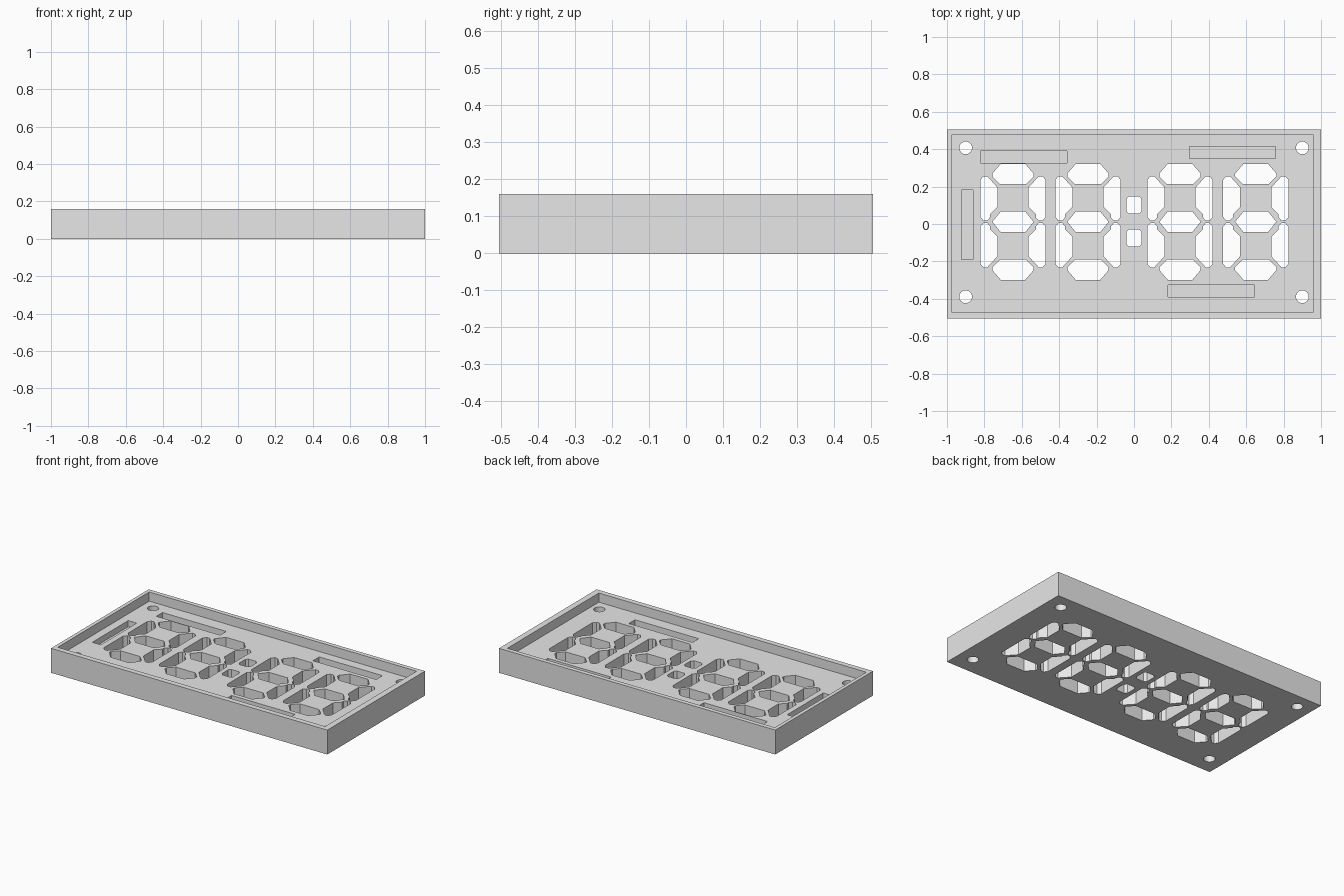
import bpy
import bmesh
from math import cos, sin, pi

if "Cube" in bpy.data.objects:
    bpy.data.objects.remove(bpy.data.objects["Cube"], do_unlink=True)

HEIGHT = 0.16   # full height of the case
FLOOR = 0.10    # top of the face plate inside the rim
SLOT = 0.06     # bottom of the shallow slots

grey = bpy.data.materials.new("light grey")
grey.use_nodes = True
grey.diffuse_color = (0.8, 0.8, 0.8, 1)
grey.node_tree.nodes["Principled BSDF"].inputs["Base Color"].default_value = (0.8, 0.8, 0.8, 1)


def prism(bm, outline, z0, z1):
    """Extrude a flat outline from z0 to z1."""
    face = bm.faces.new([bm.verts.new((x, y, z0)) for x, y in outline])
    top = bmesh.ops.extrude_face_region(bm, geom=[face])
    verts = [v for v in top["geom"] if isinstance(v, bmesh.types.BMVert)]
    bmesh.ops.translate(bm, verts=verts, vec=(0, 0, z1 - z0))


def rect(x0, x1, y0, y1, c=0):
    """Rectangle outline, with corners cut by c."""
    if not c:
        return [(x0, y0), (x1, y0), (x1, y1), (x0, y1)]
    return [(x0 + c, y0), (x1 - c, y0), (x1, y0 + c), (x1, y1 - c),
            (x1 - c, y1), (x0 + c, y1), (x0, y1 - c), (x0, y0 + c)]


def make(name, bm):
    bmesh.ops.recalc_face_normals(bm, faces=bm.faces)
    mesh = bpy.data.meshes.new(name)
    bm.to_mesh(mesh)
    bm.free()
    mesh.materials.append(grey)
    obj = bpy.data.objects.new(name, mesh)
    bpy.context.collection.objects.link(obj)
    return obj


# Case block
bm = bmesh.new()
prism(bm, rect(-1, 1, -0.505, 0.505), 0, HEIGHT)
case = make("display_case", bm)

# Recess behind the rim
bm = bmesh.new()
prism(bm, rect(-0.976, 0.96, -0.47, 0.476), FLOOR, HEIGHT + 0.1)
recess = make("recess_cutter", bm)

# Digit segments, relative to the digit's centre line
bar_top = [(-0.11, 0.27), (-0.065, 0.322), (0.065, 0.322), (0.11, 0.27),
           (0.11, 0.254), (0.07, 0.214), (-0.07, 0.214), (-0.11, 0.254)]
bar_mid = [(-0.11, 0.012), (-0.066, 0.066), (0.066, 0.066),
           (0.11, 0.012), (0.066, -0.043), (-0.066, -0.043)]
side = [(-0.175, 0.235), (-0.158, 0.255), (-0.138, 0.255), (-0.122, 0.238),
        (-0.084, 0.196), (-0.084, 0.09), (-0.122, 0.052), (-0.122, 0.036),
        (-0.138, 0.018), (-0.158, 0.018), (-0.175, 0.038)]
MID = 0.0115


def flip_y(outline):
    return [(x, 2 * MID - y) for x, y in outline]


def flip_x(outline):
    return [(-x, y) for x, y in outline]


segments = [bar_top, flip_y(bar_top), bar_mid]
for part in (side, flip_y(side)):
    segments += [part, flip_x(part)]

bm = bmesh.new()
for cx in (-0.647, -0.246, 0.246, 0.651):
    for outline in segments:
        prism(bm, [(cx + x, y) for x, y in outline], -0.1, 0.3)

# Colon windows
for cy in (0.102, -0.075):
    prism(bm, rect(-0.041, 0.041, cy - 0.046, cy + 0.046, 0.014), -0.1, 0.3)

# Round screw holes
for cx in (-0.9, 0.9):
    for cy in (0.407, -0.389):
        ring = [(cx + 0.034 * cos(2 * pi * i / 32), cy + 0.034 * sin(2 * pi * i / 32))
                for i in range(32)]
        prism(bm, ring, -0.1, 0.3)

# Shallow slots
for box in ((-0.82, -0.359, 0.327, 0.391), (0.298, 0.756, 0.349, 0.414),
            (0.182, 0.643, -0.391, -0.327), (-0.922, -0.86, -0.19, 0.182)):
    prism(bm, rect(*box), SLOT, 0.3)
openings = make("openings_cutter", bm)

# Cut the case, then drop the cutters
bpy.ops.object.select_all(action='DESELECT')
case.select_set(True)
bpy.context.view_layer.objects.active = case
for cutter in (recess, openings):
    cutter.hide_render = True
    mod = case.modifiers.new("cut", 'BOOLEAN')
    mod.operation = 'DIFFERENCE'
    mod.solver = 'EXACT'
    mod.object = cutter
    bpy.ops.object.modifier_apply(modifier=mod.name)
    bpy.data.objects.remove(cutter, do_unlink=True)

bpy.ops.object.shade_smooth_by_angle(angle=pi / 9)
